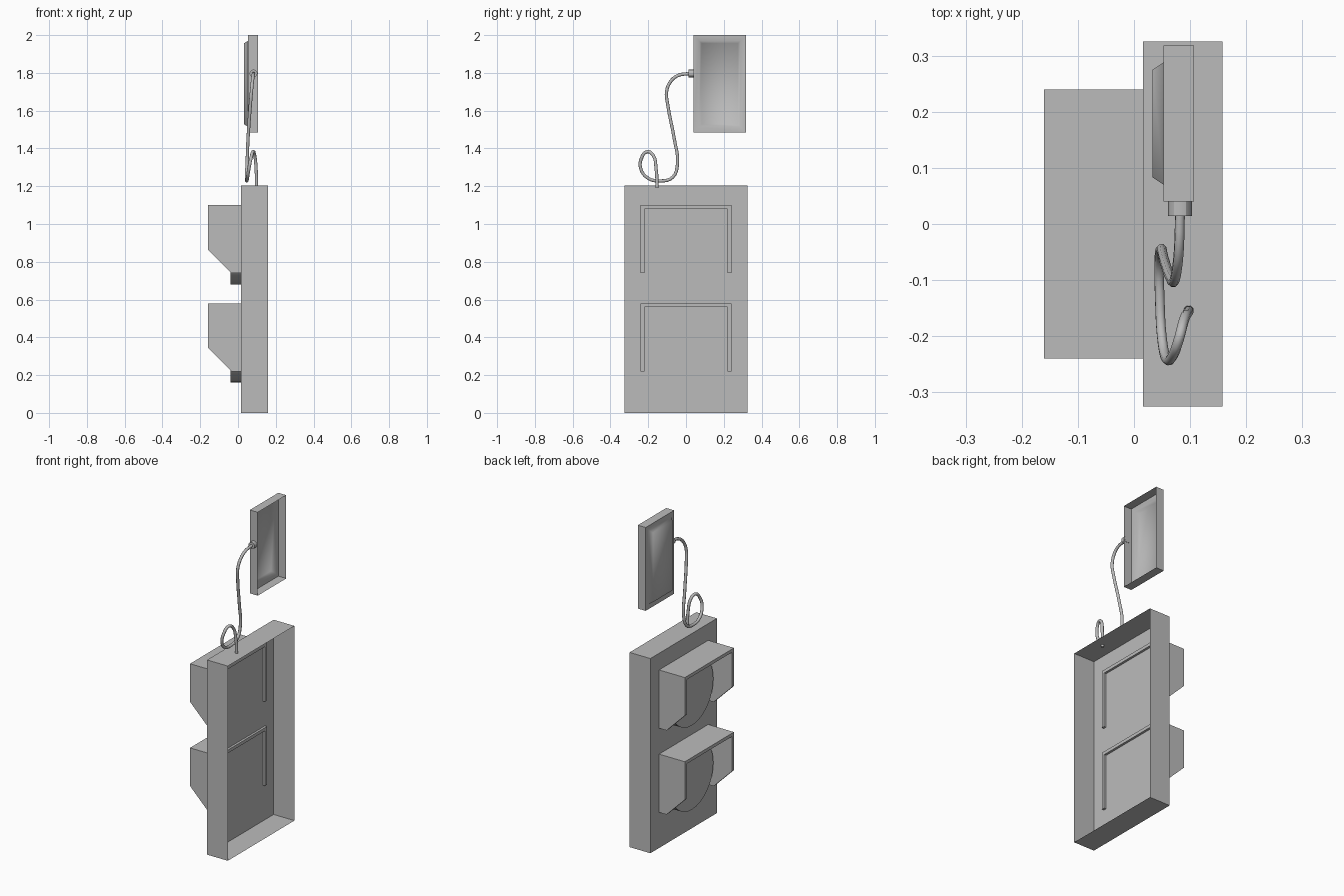
import bpy, bmesh, math
from mathutils import Vector, Matrix

cube = bpy.data.objects.get("Cube")
if cube:
    bpy.data.objects.remove(cube, do_unlink=True)

GREY = (0.5, 0.5, 0.5, 1)
grey = bpy.data.materials.new("painted_grey")
grey.use_nodes = True
grey.diffuse_color = GREY
grey.node_tree.nodes["Principled BSDF"].inputs["Base Color"].default_value = GREY


def finish(name, bm, angle=30):
    """Turn a bmesh into a named grey object with sharp edges kept."""
    me = bpy.data.meshes.new(name)
    bm.to_mesh(me)
    bm.free()
    me.materials.append(grey)
    me.shade_smooth()
    me.set_sharp_from_angle(angle=math.radians(angle))
    obj = bpy.data.objects.new(name, me)
    bpy.context.collection.objects.link(obj)
    return obj


def open_tray(name, low, high, raised=None, angle=30):
    """Thin sheet box, open on +x, with an optional raised field on its -x face."""
    bm = bmesh.new()
    low, high = Vector(low), Vector(high)
    size = Matrix.Diagonal((*(high - low), 1))
    bmesh.ops.create_cube(bm, size=1, matrix=Matrix.Translation((low + high) / 2) @ size)
    lid = max(bm.faces, key=lambda f: f.normal.x)
    bmesh.ops.delete(bm, geom=[lid], context='FACES_ONLY')
    if raised:
        border, slope, rise = raised
        panel = min(bm.faces, key=lambda f: f.normal.x)
        bmesh.ops.inset_region(bm, faces=[panel], thickness=border, use_even_offset=True)
        bmesh.ops.inset_region(bm, faces=[panel], thickness=slope, use_even_offset=True)
        bmesh.ops.translate(bm, verts=panel.verts, vec=(-rise, 0, 0))
    return finish(name, bm, angle)


def cylinder(name, center, radius, depth, axis, sides):
    bm = bmesh.new()
    turn = Vector(axis).to_track_quat('Z', 'Y').to_matrix().to_4x4()
    bmesh.ops.create_cone(bm, cap_ends=True, segments=sides, radius1=radius,
                          radius2=radius, depth=depth,
                          matrix=Matrix.Translation(center) @ turn)
    return finish(name, bm)


def hood(name, top):
    """Visor with a U section, its lower front corner cut off at a slant."""
    half, wall, back, front = 0.24, 0.02, 0.03, -0.16
    bottom = top - 0.36
    right = [(half, bottom), (half, top)]
    inner = [(half - wall, top - wall), (half - wall, bottom)]
    outline = right + [(-y, z) for y, z in reversed(right)]
    outline += [(-y, z) for y, z in reversed(inner)] + list(reversed(inner))[1:] + inner[1:]
    outline = right + [(-y, z) for y, z in reversed(right)] \
        + [(-y, z) for y, z in reversed(inner)] + inner
    bm = bmesh.new()
    face = bm.faces.new([bm.verts.new((back, y, z)) for y, z in outline])
    result = bmesh.ops.extrude_face_region(bm, geom=[face])
    moved = [v for v in result["geom"] if isinstance(v, bmesh.types.BMVert)]
    bmesh.ops.translate(bm, verts=moved, vec=(front - back, 0, 0))
    cut = bmesh.ops.bisect_plane(bm, geom=bm.verts[:] + bm.edges[:] + bm.faces[:],
                                 plane_co=(front, 0, top - 0.235),
                                 plane_no=(-0.125, 0, -0.125), clear_outer=True)
    edges = [e for e in cut["geom_cut"] if isinstance(e, bmesh.types.BMEdge)]
    bmesh.ops.holes_fill(bm, edges=edges)
    bmesh.ops.recalc_face_normals(bm, faces=bm.faces)
    return finish(name, bm)


# Signal housing with two hooded lamps
open_tray("signal_housing", (0.016, -0.325, 0), (0.158, 0.325, 1.203))
for label, top in (("upper", 1.10), ("lower", 0.58)):
    hood(label + "_hood", top)
    cylinder(label + "_lens", (-0.012, 0, top - 0.21), 0.21, 0.056, (-1, 0, 0), 32)

# Small panel with a raised field, and its cable socket
open_tray("small_panel", (0.053, 0.04, 1.485), (0.107, 0.318, 2.0),
          raised=(0.03, 0.013, 0.02), angle=65)
cylinder("cable_socket", (0.082, 0.028, 1.797), 0.021, 0.027, (0, 1, 0), 12)

# Looping cable between the housing and the small panel
path = [(0.098, -0.153, 1.19), (0.096, -0.158, 1.29), (0.088, -0.175, 1.365),
        (0.080, -0.205, 1.383), (0.068, -0.237, 1.345), (0.058, -0.240, 1.295),
        (0.050, -0.205, 1.245), (0.046, -0.135, 1.228), (0.045, -0.070, 1.248),
        (0.048, -0.045, 1.32), (0.053, -0.062, 1.45), (0.066, -0.098, 1.64),
        (0.071, -0.103, 1.70), (0.076, -0.083, 1.752), (0.080, -0.045, 1.785),
        (0.082, 0.020, 1.797)]
curve = bpy.data.curves.new("cable", 'CURVE')
curve.dimensions = '3D'
curve.bevel_depth = 0.009
curve.bevel_resolution = 2
curve.resolution_u = 4
curve.use_fill_caps = True
spline = curve.splines.new('BEZIER')
spline.bezier_points.add(len(path) - 1)
for point, co in zip(spline.bezier_points, path):
    point.co = co
    point.handle_left_type = point.handle_right_type = 'AUTO'
curve.materials.append(grey)
cable = bpy.data.objects.new("cable", curve)
bpy.context.collection.objects.link(cable)
